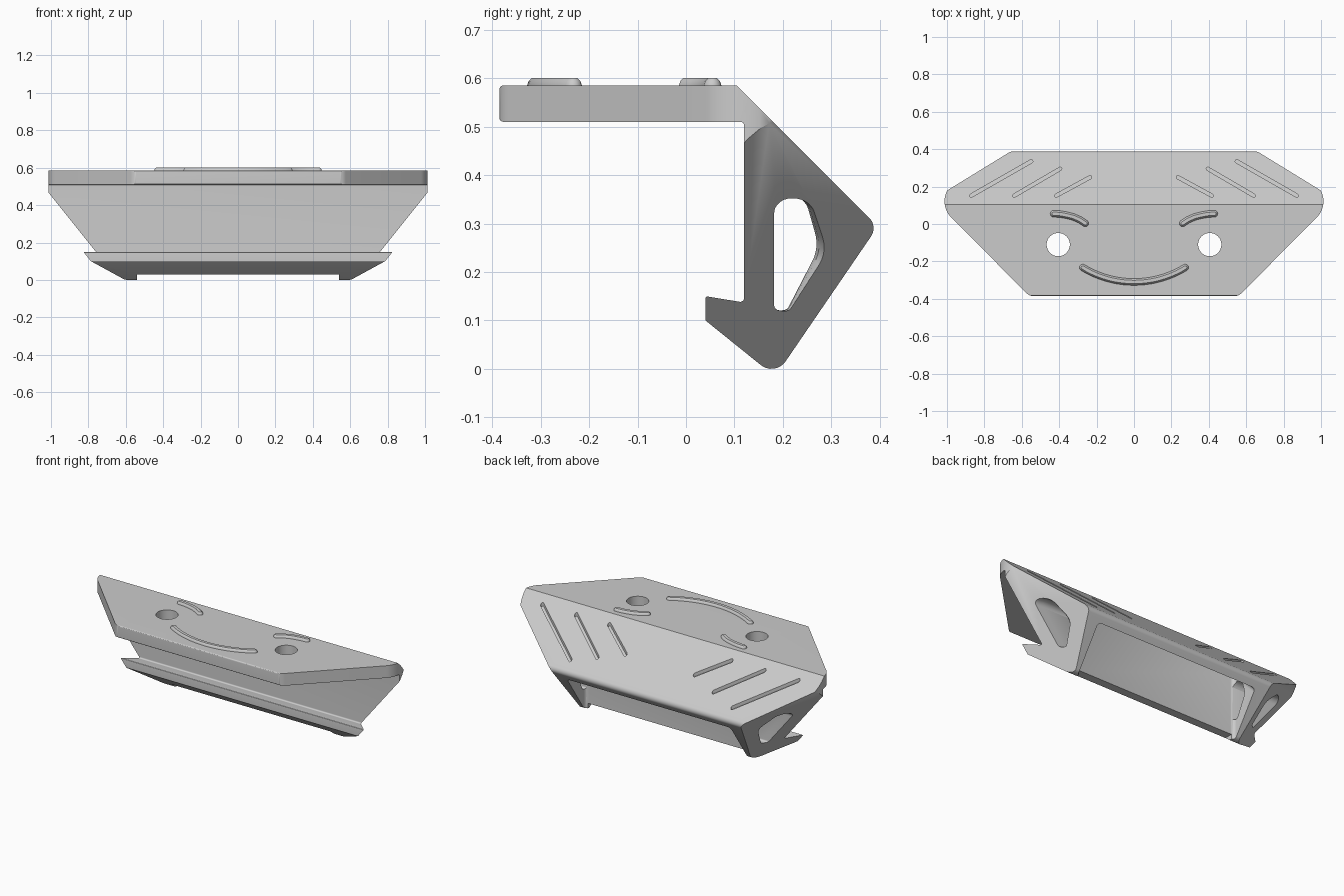
import bpy
import bmesh
from math import sin, cos, tan, pi, atan2
from mathutils import Vector

cube = bpy.data.objects.get("Cube")
if cube:
    bpy.data.objects.remove(cube, do_unlink=True)

grey = bpy.data.materials.new("plain_grey")
grey.use_nodes = True
colour = (0.6, 0.6, 0.6, 1)
grey.diffuse_color = colour
bsdf = next(n for n in grey.node_tree.nodes if n.type == 'BSDF_PRINCIPLED')
bsdf.inputs["Base Color"].default_value = colour


def rounded(corners, steps=8):
    """Outline from (a, b, radius) corners, with each corner filleted."""
    out = []
    for i, (a, b, r) in enumerate(corners):
        p = Vector((a, b))
        if not r:
            out.append(p)
            continue
        d1 = (Vector(corners[i - 1][:2]) - p).normalized()
        d2 = (Vector(corners[(i + 1) % len(corners)][:2]) - p).normalized()
        half = d1.angle(d2) / 2
        centre = p + (d1 + d2).normalized() * (r / sin(half))
        start = p + d1 * (r / tan(half)) - centre
        end = p + d2 * (r / tan(half)) - centre
        for k in range(steps + 1):
            out.append(centre + start.lerp(end, k / steps).normalized() * r)
    return out


def ribbon(path, w, steps=8):
    """Outline of a round-ended stroke of half-width w along a path."""
    pts = [Vector(p) for p in path]
    n = len(pts)
    angles = []
    for i in range(n):
        d = pts[min(i + 1, n - 1)] - pts[max(i - 1, 0)]
        angles.append(atan2(d.y, d.x))

    def at(i, turn):
        return pts[i] + Vector((cos(angles[i] + turn), sin(angles[i] + turn))) * w
    out = [at(i, pi / 2) for i in range(1, n - 1)]
    out += [at(n - 1, pi / 2 - pi * k / steps) for k in range(steps + 1)]
    out += [at(i, -pi / 2) for i in range(n - 2, 0, -1)]
    out += [at(0, -pi / 2 - pi * k / steps) for k in range(steps + 1)]
    return out


def loft(name, rings, bevel=0):
    """Closed, outward-facing solid through matching rings of points."""
    bm = bmesh.new()
    loops = [[bm.verts.new(p) for p in ring] for ring in rings]
    n = len(loops[0])
    for lo, hi in zip(loops, loops[1:]):
        for i in range(n):
            j = (i + 1) % n
            bm.faces.new((lo[i], lo[j], hi[j], hi[i]))
    bm.faces.new(loops[0][::-1])
    bm.faces.new(loops[-1])
    if bm.calc_volume(signed=True) < 0:
        bmesh.ops.reverse_faces(bm, faces=bm.faces[:])
    if bevel:
        bmesh.ops.bevel(bm, geom=bm.edges[:], offset=bevel, segments=5,
                        profile=0.5, affect='EDGES')
    mesh = bpy.data.meshes.new(name)
    bm.to_mesh(mesh)
    bm.free()
    mesh.materials.append(grey)
    obj = bpy.data.objects.new(name, mesh)
    bpy.context.collection.objects.link(obj)
    return obj


def volume(mesh):
    bm = bmesh.new()
    bm.from_mesh(mesh)
    v = bm.calc_volume(signed=True)
    bm.free()
    return v


def carve(target, cutter, operation='DIFFERENCE'):
    """Apply a boolean, taking the first solver that gives a sound solid."""
    cutter.hide_render = True
    before = volume(target.data)
    mod = target.modifiers.new("carve", 'BOOLEAN')
    mod.operation = operation
    mod.object = cutter
    result = target.data
    for solver in ('EXACT', 'MANIFOLD', 'FLOAT'):
        mod.solver = solver
        bpy.context.view_layer.update()
        graph = bpy.context.evaluated_depsgraph_get()
        trial = bpy.data.meshes.new_from_object(target.evaluated_get(graph))
        if 0.3 * before < volume(trial) < 0.99999 * before:
            result = trial
            break
    target.modifiers.clear()
    target.data = result
    bpy.data.objects.remove(cutter, do_unlink=True)


def wing_x(y, z):
    """Half-width of the body where its slanted end planes lie."""
    return 0.88 + 0.8 * (z - 0.3) - 0.83 * (y - 0.12)


# Body: side profile stretched between the two slanted end planes
profile = rounded([
    (-0.385, 0.51, 0.008), (-0.385, 0.585, 0.008), (0.105, 0.585, 0),
    (0.396, 0.294, 0.03), (0.184, -0.016, 0.035), (0.04, 0.1, 0.004),
    (0.04, 0.15, 0.004), (0.12, 0.137, 0.008), (0.12, 0.51, 0.008)])
body = loft("bracket_body",
            [[(s * wing_x(*p), p.x, p.y) for p in profile] for s in (-1, 1)])

# Trim to the plan outline with rounded outer corners
half_plan = [(0.559, -0.386, 0.06), (1.075, 0.134, 0.12), (0.70, 0.42, 0)]
plan = rounded(half_plan + [(-x, y, r) for x, y, r in reversed(half_plan)], 12)
carve(body, loft("plan_trim", [[(p.x, p.y, z) for p in plan] for z in (-0.3, 0.9)]),
      'INTERSECT')

# Open pocket in the rear underside, and the trimmed lower edge between the feet
pocket = [(0.178, 0.427), (0.178, -0.15), (0.6, -0.15), (0.6, 0.005)]
carve(body, loft("pocket_cutter",
                 [[(x, y, z) for y, z in pocket] for x in (-0.555, 0.555)], 0.022))
foot_gap = [(0.0, -0.1), (0.3, -0.1), (0.3, 0.03), (0.0, 0.03)]
carve(body, loft("foot_gap_cutter",
                 [[(x, y, z) for y, z in foot_gap] for x in (-0.54, 0.54)]))

# Side openings that flare out at the slanted ends
opening = rounded([(0.182, 0.355, 0.034), (0.245, 0.355, 0.034), (0.275, 0.25, 0.08),
                   (0.208, 0.121, 0.014), (0.182, 0.121, 0.01)])


def flare(s, inset, grow):
    ring = []
    for p in opening:
        y = 0.182 + (p.x - 0.182) * (1 + grow)
        z = p.y - grow * 0.5 * (p.x - 0.182)
        ring.append((s * (wing_x(y, z) - inset), y, z))
    return ring


for s in (-1, 1):
    inner = [(s * 0.45, p.x, p.y) for p in opening]
    carve(body, loft("opening_cutter", [inner, flare(s, 0.05, 0), flare(s, 0.02, 0.06),
                                        flare(s, 0, 0.18), flare(s, -0.05, 0.45)]))

# Round eye holes and three slanted grooves on each side
slots = [((0.235, 0.25), (0.415, 0.152)), ((0.395, 0.295), (0.64, 0.152)),
         ((0.55, 0.335), (0.87, 0.152))]
for s in (-1, 1):
    circle = [(s * 0.405 + 0.062 * cos(pi * k / 24), -0.11 + 0.062 * sin(pi * k / 24))
              for k in range(48)]
    carve(body, loft("eye_cutter", [[(x, y, z) for x, y in circle] for z in (0.4, 0.7)]))
    for a, b in slots:
        shape = ribbon([(s * a[0], a[1]), (s * b[0], b[1])], 0.009)
        carve(body, loft("groove_cutter", [[(p.x, p.y, 0.69 - p.y + h) for p in shape]
                                           for h in (-0.022, 0.1)]))


# Raised face strokes on the top plate
def stroke(name, path):
    sections = ((0.018, 0.575), (0.018, 0.585), (0.015, 0.594), (0.009, 0.6))
    return loft(name, [[(p.x, p.y, z) for p in ribbon(path, w)] for w, z in sections])


smile = [(0.524 * sin(t / 10 * 0.55), 0.214 - 0.524 * cos(t / 10 * 0.55))
         for t in range(-10, 11)]
parts = [body, stroke("smile", smile)]
for s, side in ((1, "left"), (-1, "right")):
    brow = [(0.26, 0.003), (0.29, 0.023), (0.325, 0.038), (0.36, 0.047),
            (0.395, 0.053), (0.43, 0.055)]
    parts.append(stroke(side + "_eyebrow", [(s * x, y) for x, y in brow]))

# Smooth the fillets, keep the edges crisp
for obj in parts:
    bpy.ops.object.select_all(action='DESELECT')
    bpy.context.view_layer.objects.active = obj
    obj.select_set(True)
    bpy.ops.object.shade_smooth_by_angle(angle=0.6)
